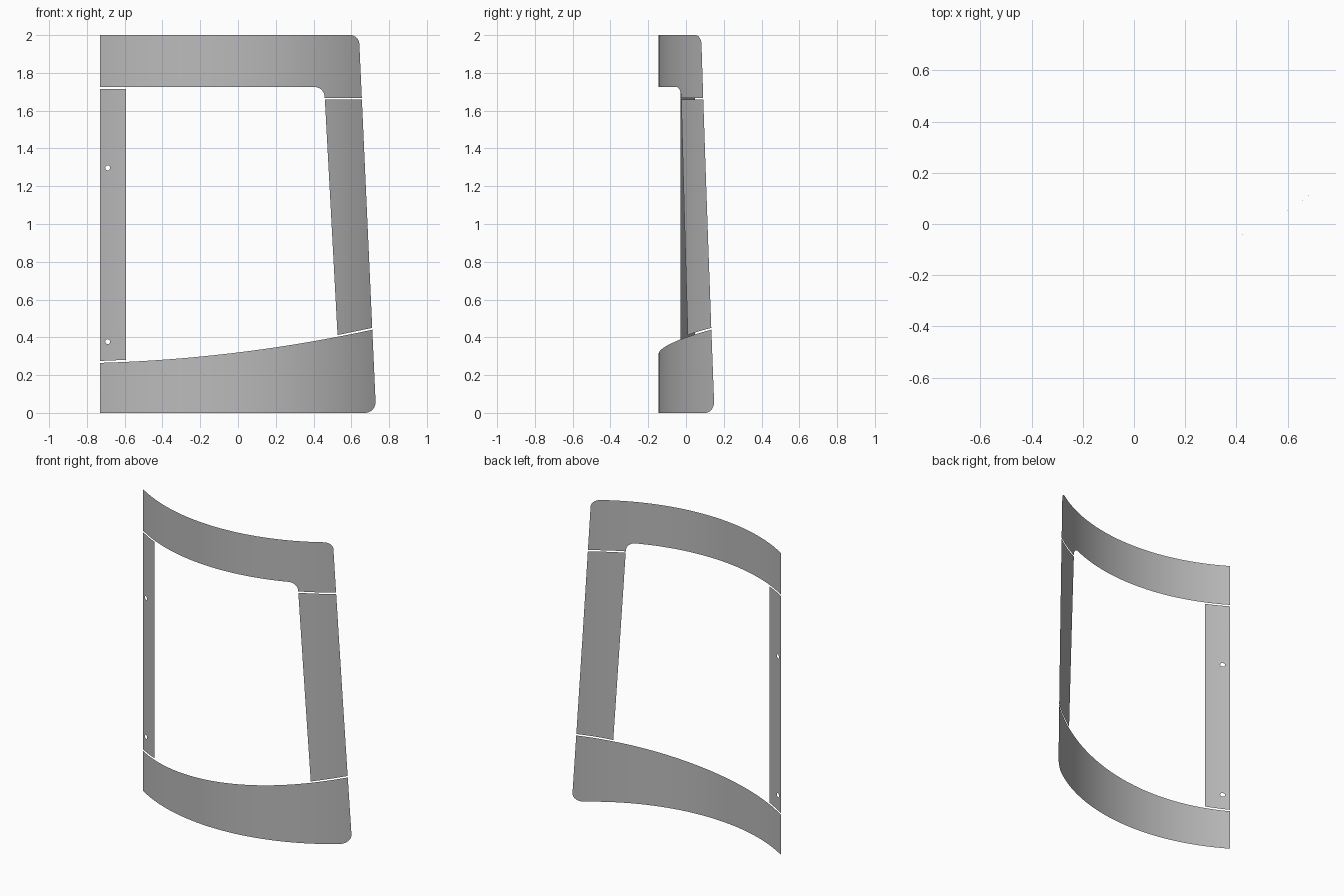
import bpy, bmesh, math
from mathutils import Vector

cube = bpy.data.objects.get("Cube")
if cube:
    bpy.data.objects.remove(cube)

# One grey for the whole frame
grey = bpy.data.materials.new("plain grey")
grey.use_nodes = True
colour = (0.5, 0.5, 0.5, 1)
grey.diffuse_color = colour
grey.node_tree.nodes["Principled BSDF"].inputs["Base Color"].default_value = colour

RADIUS, AXIS_X, AXIS_Y = 1.232, -0.07, 1.087   # cylinder the sheet follows
LEFT, INNER = -0.73, -0.593


def bend(x):
    return AXIS_Y - math.sqrt(RADIUS ** 2 - (x - AXIS_X) ** 2)


def outer(z):
    """Slanting outer edge."""
    return 0.731 - 0.0453 * z


def sill(x):
    """Curved upper edge of the lower panel."""
    return 0.32 + 0.123 * x + 0.065 * x * x


def fillet(before, corner, after, r, n=10):
    """Rounded corner as a list of points."""
    c = Vector(corner)
    u = (Vector(before) - c).normalized() * r
    v = (Vector(after) - c).normalized() * r
    angles = [math.pi / 2 * i / n for i in range(n + 1)]
    return [c + u * (1 - math.sin(a)) + v * (1 - math.cos(a)) for a in angles]


def circle(x, z, r, n=20):
    return [(x + r * math.cos(math.tau * i / n), z + r * math.sin(math.tau * i / n))
            for i in range(n)]


def sheet(name, *loops):
    """Fill an outline with optional holes, slice it into columns and bend it."""
    bm = bmesh.new()
    edges = []
    for loop in loops:
        vs = [bm.verts.new((p[0], 0, p[1])) for p in loop]
        edges += [bm.edges.new((a, b)) for a, b in zip(vs, vs[1:] + vs[:1])]
    bmesh.ops.triangle_fill(bm, edges=edges, use_beauty=True, normal=(0, -1, 0))
    for i in range(1, 73):
        bmesh.ops.bisect_plane(bm, geom=bm.verts[:] + bm.edges[:] + bm.faces[:],
                               plane_co=(LEFT + i * 0.02, 0, 0), plane_no=(1, 0, 0),
                               dist=1e-5)
    for f in bm.faces:
        f.normal_update()
        if f.normal.y > 0:
            f.normal_flip()
    for v in bm.verts:
        v.co.y = bend(v.co.x)
    mesh = bpy.data.meshes.new(name)
    bm.to_mesh(mesh)
    bm.free()
    mesh.materials.append(grey)
    mesh.shade_smooth()
    obj = bpy.data.objects.new(name, mesh)
    bpy.context.collection.objects.link(obj)
    return obj


# Upper panel with its short downward leg
top_in, top_leg = 1.725, 1.667
sheet("upper_panel",
      [(LEFT, top_in), (LEFT, 2)]
      + fillet((LEFT, 2), (outer(2), 2), (outer(1), 1), 0.045)
      + [(outer(top_leg), top_leg), (0.459, top_leg)]
      + fillet((0.459, top_leg), (0.456, top_in), (LEFT, top_in), 0.05))

# Lower panel with curved upper edge
steps = [LEFT + (outer(0.44) - LEFT) * i / 36 for i in range(37)]
sheet("lower_panel",
      [(x, sill(x)) for x in steps]
      + fillet((outer(1), 1), (outer(0), 0), (LEFT, 0), 0.06)
      + [(LEFT, 0)])

# Slanting side bar
sheet("left_bar",
      [(0.46, 1.658), (outer(1.658), 1.658), (outer(0.45), 0.45), (0.527, 0.412)])

# Upright strip with two screw holes
sheet("right_strip",
      [(LEFT, 0.275), (LEFT, 1.715), (INNER, 1.715), (INNER, 0.281)],
      circle(-0.69, 1.297, 0.013), circle(-0.69, 0.377, 0.013))
